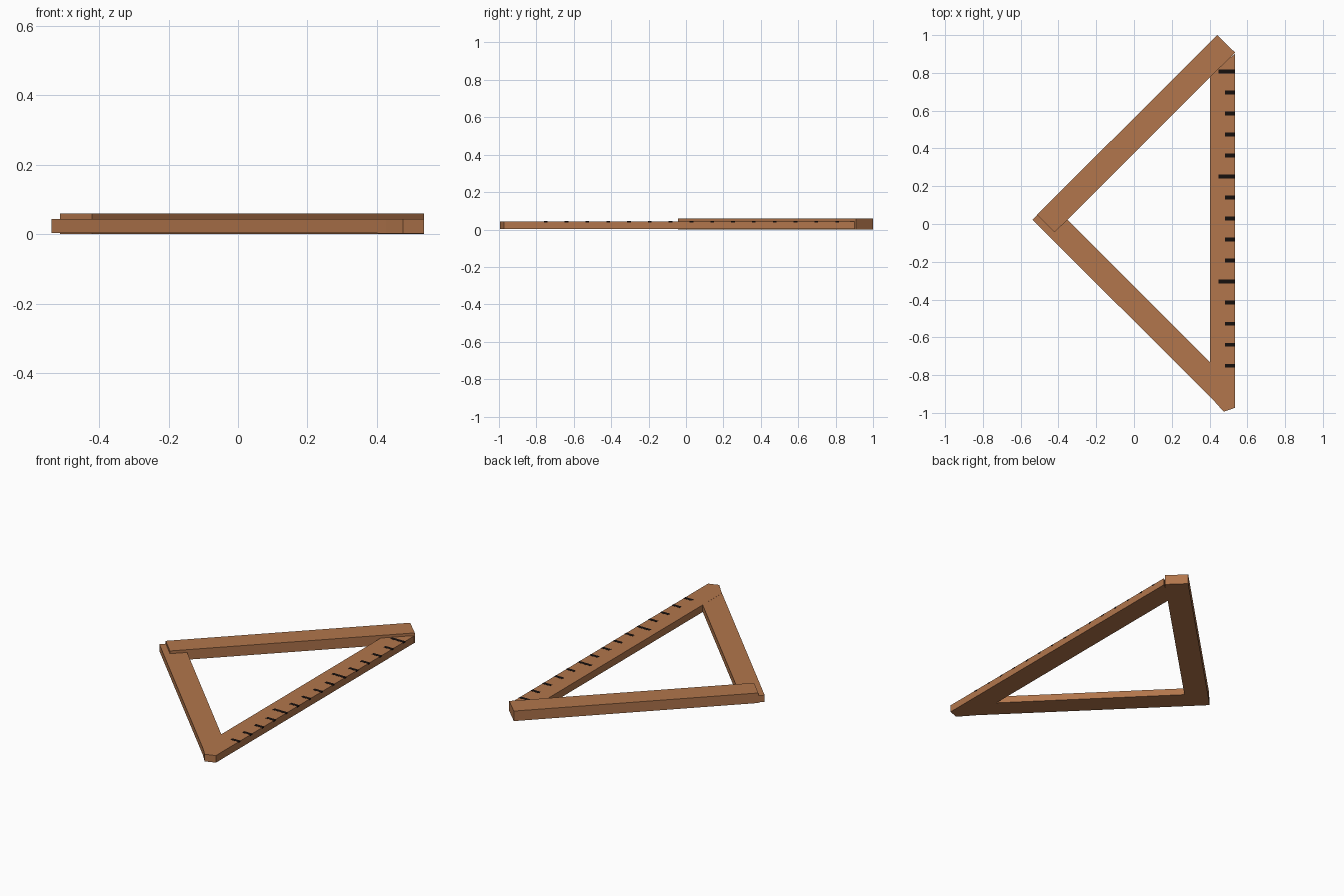
import bpy, bmesh

if "Cube" in bpy.data.objects:
    bpy.data.objects.remove(bpy.data.objects["Cube"])


def material(name, rgb):
    m = bpy.data.materials.new(name)
    m.diffuse_color = (*rgb, 1)
    m.use_nodes = True
    m.node_tree.nodes["Principled BSDF"].inputs["Base Color"].default_value = m.diffuse_color
    return m


wood = material("brown wood", (0.445, 0.181, 0.072))
black = material("black marking", (0.008, 0.005, 0.004))


def prism(name, outline, z0, z1, mat):
    """Extrude a flat outline from z0 up to z1."""
    bm = bmesh.new()
    low = [bm.verts.new((x, y, z0)) for x, y in outline]
    face = bm.faces.new(low)
    top = bmesh.ops.extrude_face_region(bm, geom=[face])["geom"]
    for v in top:
        if isinstance(v, bmesh.types.BMVert):
            v.co.z = z1
    bmesh.ops.recalc_face_normals(bm, faces=bm.faces[:])
    me = bpy.data.meshes.new(name)
    bm.to_mesh(me)
    bm.free()
    me.materials.append(mat)
    ob = bpy.data.objects.new(name, me)
    bpy.context.collection.objects.link(ob)
    return ob


# Thick diagonal arm, rising above the others
prism("upper_arm", [(-0.513, 0.049), (-0.42, -0.044), (0.535, 0.908), (0.44, 1.0)],
      0.0, 0.06, wood)

# Thinner diagonal arm, lapped at the left corner
prism("lower_arm", [(-0.537, 0.023), (0.44, -0.953), (0.52, -0.85), (-0.446, 0.116)],
      0.003, 0.0435, wood)

# Straight measuring edge with a blunt pointed end
prism("ruler_edge", [(0.402, -0.912), (0.475, -0.994), (0.535, -0.973),
                     (0.535, 0.9), (0.402, 0.8)], 0.0015, 0.044, wood)

# Evenly spaced marks, every fifth one longer
for i in range(15):
    y = 0.808 - i * 0.1113
    length = 0.087 if i % 5 == 0 else 0.054
    x1 = 0.5355
    x0 = x1 - length
    prism(f"tick_mark_{i + 1}", [(x0, y - 0.01), (x1, y - 0.01), (x1, y + 0.01), (x0, y + 0.01)],
          0.037, 0.0446, black)
